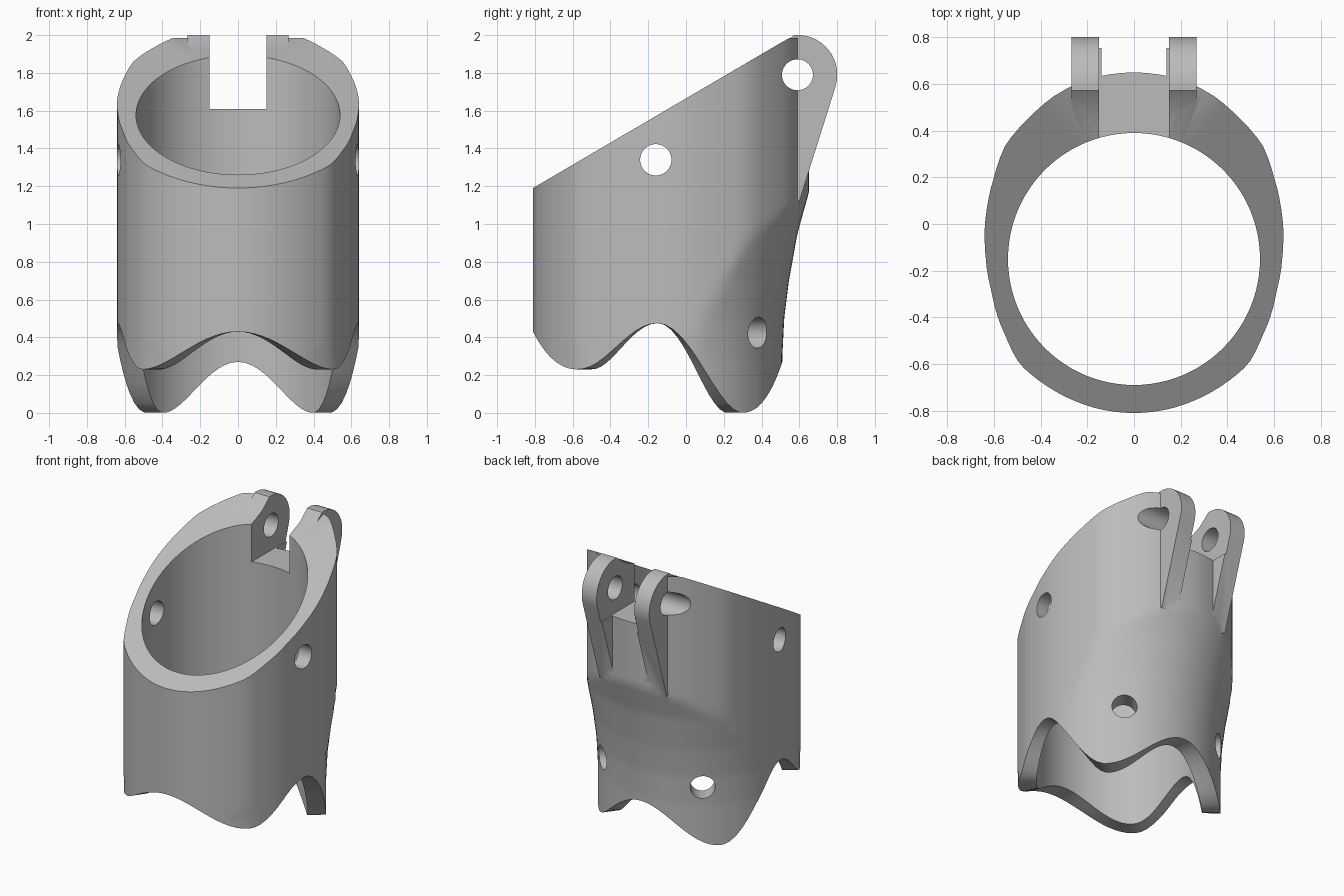
import bpy, bmesh, math
from math import sin, cos, pi, radians, hypot, atan2
from mathutils import Matrix, Vector

if "Cube" in bpy.data.objects:
    bpy.data.objects.remove(bpy.data.objects["Cube"])

CY = -0.15          # bore axis
BORE = 0.54
COLS, ROWS = 96, 44

grey = bpy.data.materials.new("plain grey")
grey.use_nodes = True
grey.diffuse_color = (0.5, 0.5, 0.5, 1)
grey.node_tree.nodes["Principled BSDF"].inputs["Base Color"].default_value = (0.5, 0.5, 0.5, 1)


def lerp(table, v):
    """Straight interpolation in a sorted list of (position, value)."""
    for (a, p), (b, q) in zip(table, table[1:]):
        if v <= b:
            return p + (q - p) * max(0, v - a) / (b - a)
    return table[-1][1]


# Plan outline of the right half, turned into radius against angle
outline = [(0, -.81), (.13, -.797), (.25, -.76), (.38, -.69), (.49, -.6), (.55, -.48),
           (.61, -.29), (.635, -.15), (.64, -.07), (.628, .08), (.6, .2), (.55, .34),
           (.45, .455), (.34, .55), (.2, .62), (.1, .642), (0, .65)]
plan = [(atan2(y - CY, x), hypot(x, y - CY)) for x, y in outline]
# Limit of the outer radius by height, and crests of the wavy lower edge by angle
taper = [(0, .66), (.3, .66), (.5, .67), (.7, .695), (.95, .74), (1.2, .81), (3, 2)]
waves = [(-90, .43), (-40, .23), (0, .475), (43, 0), (90, .27)]


def fold(angle):
    return math.asin(max(-1, min(1, sin(angle))))


def lower_edge(angle):
    d = math.degrees(fold(angle))
    for (a, p), (b, q) in zip(waves, waves[1:]):
        if d <= b + 1e-6:
            return p + (q - p) * (1 - cos(pi * (d - a) / (b - a))) / 2


def top_plane(y):
    return min(1.665 + 0.586 * y, 1.985)


def finish(name, bm):
    bmesh.ops.recalc_face_normals(bm, faces=bm.faces)
    mesh = bpy.data.meshes.new(name)
    bm.to_mesh(mesh)
    bm.free()
    mesh.materials.append(grey)
    obj = bpy.data.objects.new(name, mesh)
    bpy.context.collection.objects.link(obj)
    return obj


def sleeve():
    bm = bmesh.new()
    rings = []
    for i in range(COLS):
        a = 2 * pi * i / COLS
        low, full = lower_edge(a), lerp(plan, fold(a))
        loop = []
        for outer in (True, False):
            r = full if outer else BORE
            high = top_plane(CY + r * sin(a))
            steps = range(ROWS + 1) if outer else range(ROWS, -1, -1)
            for k in steps:
                z = low + (high - low) * k / ROWS
                rr = min(full, lerp(taper, z)) if outer else BORE
                loop.append(bm.verts.new((rr * cos(a), CY + rr * sin(a), z)))
        rings.append(loop)
    n = len(rings[0])
    for i in range(COLS):
        p, q = rings[i], rings[(i + 1) % COLS]
        for k in range(n):
            m = (k + 1) % n
            bm.faces.new((p[k], q[k], q[m], p[m]))
    bmesh.ops.triangulate(bm, faces=bm.faces)
    return finish("sleeve", bm)


def plate(name, profile, x0, x1):
    """Side profile (y, z) extruded along x."""
    bm = bmesh.new()
    face = bm.faces.new([bm.verts.new((x0, y, z)) for y, z in profile])
    new = bmesh.ops.extrude_face_region(bm, geom=[face])["geom"]
    bmesh.ops.translate(bm, vec=(x1 - x0, 0, 0),
                        verts=[v for v in new if isinstance(v, bmesh.types.BMVert)])
    return finish(name, bm)


def rod(name, centre, direction, radius, length):
    bm = bmesh.new()
    turn = Vector(direction).to_track_quat('Z', 'Y').to_matrix().to_4x4()
    bmesh.ops.create_cone(bm, cap_ends=True, segments=40, radius1=radius, radius2=radius,
                          depth=length, matrix=Matrix.Translation(centre) @ turn)
    return finish(name, bm)


body = sleeve()


def combine(tool, operation):
    tool.hide_render = True
    mod = body.modifiers.new(tool.name, 'BOOLEAN')
    mod.object, mod.operation, mod.solver = tool, operation, 'EXACT'
    bpy.context.view_layer.objects.active = body
    bpy.ops.object.modifier_apply(modifier=mod.name)
    bpy.data.objects.remove(tool)


# Hinge lugs, rounded about the pin
HY, HZ, HR = 0.59, 1.79, 0.211
arc = [(HY + HR * cos(radians(t)), HZ + HR * sin(radians(t))) for t in range(-17, 96, 7)]
lug = [(.52, 1.15), (.6, 1.12)] + arc + [(.45, 1.9)]
for side in (-1, 1):
    combine(plate("lug", lug, side * .14, side * .268), 'UNION')

# Slot between the lugs
combine(plate("slot", [(.2, 1.61), (1, 1.61), (1, 2.2), (.2, 2.2)], -.15, .15), 'DIFFERENCE')

# Hinge pin hole, side holes and angled lower holes
combine(rod("pin_hole", (0, HY, HZ), (1, 0, 0), .082, 2), 'DIFFERENCE')
combine(rod("side_holes", (0, -.16, 1.34), (1, 0, 0), .083, 2), 'DIFFERENCE')
for side in (-1, 1):
    out = Vector((side * cos(radians(53)), sin(radians(53)), 0))
    combine(rod("lower_hole", Vector((0, CY, .425)) + out * .6, out, .082, .5), 'DIFFERENCE')

body.name = "hinged_sleeve"
bpy.ops.object.select_all(action='DESELECT')
body.select_set(True)
bpy.context.view_layer.objects.active = body
bpy.ops.object.shade_smooth_by_angle(angle=radians(28))
